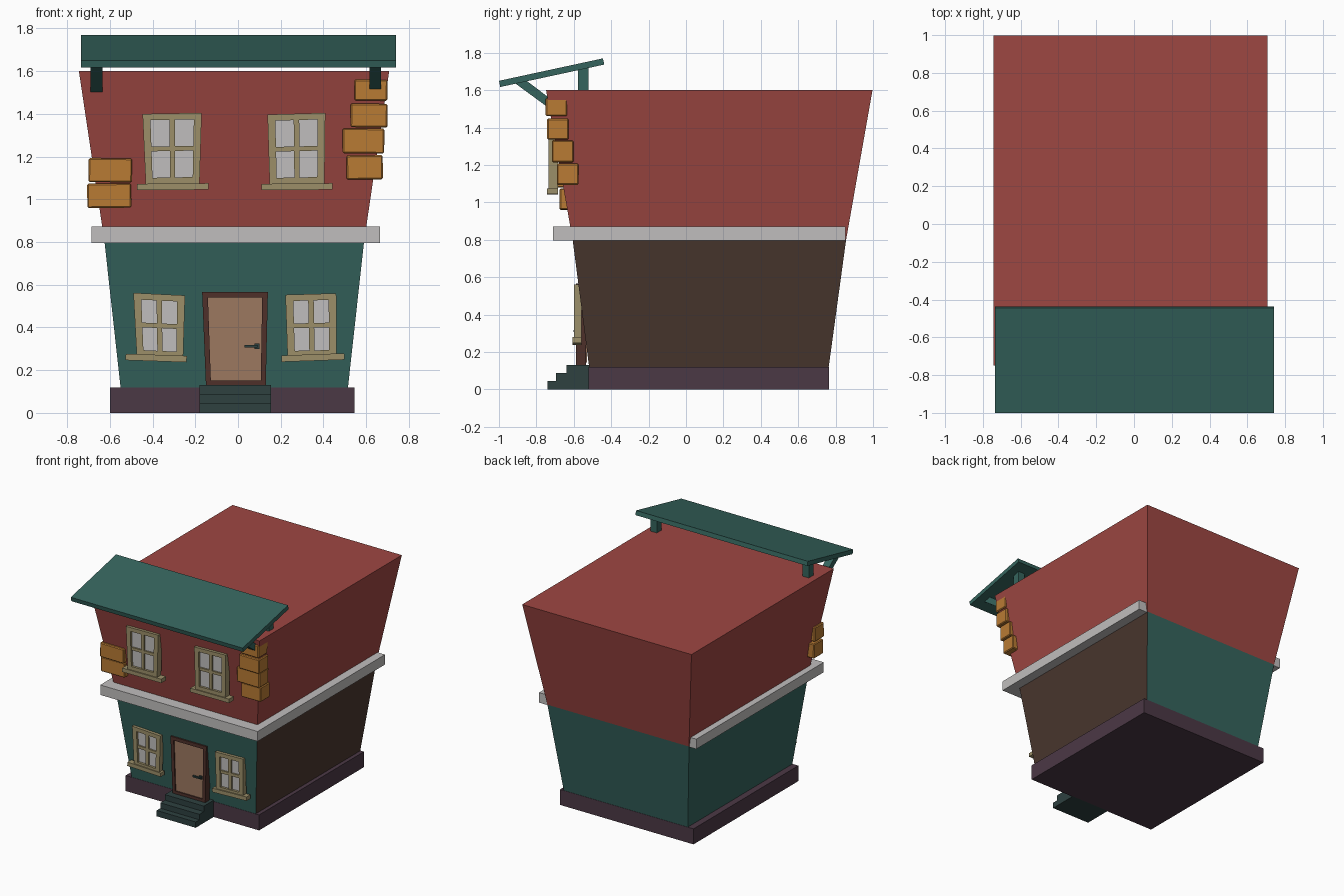
import bpy, bmesh, math
from mathutils import Vector, Matrix

if "Cube" in bpy.data.objects:
    bpy.data.objects.remove(bpy.data.objects["Cube"])


def material(name, hexcode):
    m = bpy.data.materials.new(name)
    srgb = [int(hexcode[i:i + 2], 16) / 255 for i in (0, 2, 4)]
    m.diffuse_color = [((c + 0.055) / 1.055) ** 2.4 for c in srgb] + [1]
    m.use_nodes = True
    m.node_tree.nodes["Principled BSDF"].inputs["Base Color"].default_value = m.diffuse_color
    return m


RED = material("red_wall", "9E4742")
TEAL = material("teal_paint", "35645D")
BROWN = material("brown_side_wall", "49362E")
PURPLE = material("purple_base", "4B3845")
GREY = material("pale_grey", "C0BEBD")
ORANGE = material("orange_brick", "B97B34")
CREAM = material("window_trim", "9C8F69")
TAN = material("tan_door", "9C7860")
DARK = material("dark_door_frame", "4E302A")
SLATE = material("slate_step", "2E4140")


def finish(name, bm, *mats):
    bmesh.ops.recalc_face_normals(bm, faces=bm.faces[:])
    me = bpy.data.meshes.new(name)
    bm.to_mesh(me)
    bm.free()
    for m in mats:
        me.materials.append(m)
    ob = bpy.data.objects.new(name, me)
    bpy.context.collection.objects.link(ob)
    return ob


def add_prism(bm, front, back):
    a = [bm.verts.new(p) for p in front]
    b = [bm.verts.new(p) for p in back]
    n = len(a)
    bm.faces.new(a)
    bm.faces.new(b[::-1])
    for i in range(n):
        bm.faces.new((a[i], b[i], b[(i + 1) % n], a[(i + 1) % n]))


def prism_y(bm, pts, y0, y1):
    """Extrude an x-z outline along y."""
    add_prism(bm, [(x, y0, z) for x, z in pts], [(x, y1, z) for x, z in pts])


def prism_x(name, pts, x0, x1, mat):
    """Extrude a y-z profile along x."""
    bm = bmesh.new()
    add_prism(bm, [(x0, y, z) for y, z in pts], [(x1, y, z) for y, z in pts])
    return finish(name, bm, mat)


def box(name, x0, x1, y0, y1, z0, z1, mat, tilt=0.0):
    """Box, optionally tilted in the front plane by some degrees."""
    bm = bmesh.new()
    prism_y(bm, [(x0, z0), (x1, z0), (x1, z1), (x0, z1)], y0, y1)
    c = Vector(((x0 + x1) / 2, 0, (z0 + z1) / 2))
    bmesh.ops.rotate(bm, verts=bm.verts[:], cent=c, matrix=Matrix.Rotation(math.radians(tilt), 3, 'Y'))
    return finish(name, bm, mat)


def warp(corners, u, v):
    """Point inside a crooked quad: corners bottom-left, bottom-right, top-right, top-left."""
    bl, br, tr, tl = [Vector(c) for c in corners]
    return tuple(bl.lerp(br, u).lerp(tl.lerp(tr, u), v))


def bar(corners, u0, u1, v0, v1):
    return [warp(corners, u, v) for u, v in ((u0, v0), (u1, v0), (u1, v1), (u0, v1))]


# Plinth and flaring walls
box("plinth", -0.6, 0.545, -0.52, 0.765, 0, 0.12, PURPLE)
levels = [(0.12, -0.55, 0.515, -0.518, 0.763),
          (0.80, -0.625, 0.59, -0.606, 0.856),
          (1.60, -0.745, 0.708, -0.748, 0.997)]
bm = bmesh.new()
rings = [[bm.verts.new(p) for p in ((x0, y0, z), (x1, y0, z), (x1, y1, z), (x0, y1, z))]
         for z, x0, x1, y0, y1 in levels]
bm.faces.new(rings[0])
bm.faces.new(rings[2])
for a, b in zip(rings, rings[1:]):
    for i in range(4):
        bm.faces.new((a[i], a[(i + 1) % 4], b[(i + 1) % 4], b[i]))
bm.normal_update()
for f in bm.faces:
    c = f.calc_center_median()
    f.material_index = 0 if c.z > 0.8 else (2 if c.x > 0.4 else 1)
finish("house_walls", bm, RED, TEAL, BROWN)

# Band between storeys (open at the back)
box("storey_band", -0.685, 0.665, -0.71, 0.852, 0.795, 0.872, GREY)

# Sloping awning with posts and braces
prism_x("awning", [(-1, 1.65), (-0.993, 1.617), (-0.437, 1.737), (-0.444, 1.77)], -0.735, 0.74, TEAL)
for side, x in (("left", -0.69), ("right", 0.615)):
    prism_x(side + "_awning_post", [(-0.577, 1.59), (-0.52, 1.59), (-0.52, 1.73), (-0.577, 1.718)],
            x, x + 0.055, TEAL)
    prism_x(side + "_awning_brace", [(-0.922, 1.643), (-0.86, 1.656), (-0.70, 1.535), (-0.70, 1.48)],
            x, x + 0.055, TEAL)


# Crooked four-pane windows with sills
def window(name, corners, y0, y1, sill, tilt):
    w = corners[2][0] - corners[3][0]
    h = corners[2][1] - corners[1][1]
    a, b = 0.036 / w, 0.03 / h
    m, n = 0.013 / w, 0.011 / h
    bm = bmesh.new()
    for k in ((0, a, 0, 1), (1 - a, 1, 0, 1), (a, 1 - a, 0, b), (a, 1 - a, 1 - b, 1)):
        prism_y(bm, bar(corners, *k), y0, y1)
    prism_y(bm, bar(corners, 0.5 - m, 0.5 + m, b, 1 - b), y0 + 0.006, y1)
    prism_y(bm, bar(corners, a, 1 - a, 0.5 - n, 0.5 + n), y0 + 0.006, y1)
    finish(name + "_frame", bm, CREAM)
    bm = bmesh.new()
    prism_y(bm, bar(corners, a / 2, 1 - a / 2, b / 2, 1 - b / 2), y0 + 0.018, y0 + 0.026)
    finish(name + "_glass", bm, GREY)
    x0, x1, z0, z1 = sill
    box(name + "_sill", x0, x1, y0 - 0.008, y1, z0, z1, CREAM, tilt)


window("upper_left_window", [(-0.432, 1.07), (-0.18, 1.075), (-0.17, 1.405), (-0.447, 1.4)],
       -0.735, -0.685, (-0.474, -0.138, 1.044, 1.074), -0.5)
window("upper_right_window", [(0.148, 1.07), (0.405, 1.075), (0.409, 1.405), (0.138, 1.397)],
       -0.735, -0.685, (0.11, 0.442, 1.044, 1.074), -0.5)
window("lower_left_window", [(-0.474, 0.265), (-0.257, 0.255), (-0.248, 0.55), (-0.49, 0.562)],
       -0.598, -0.558, (-0.526, -0.24, 0.242, 0.272), 2)
window("lower_right_window", [(0.232, 0.26), (0.462, 0.265), (0.46, 0.56), (0.222, 0.553)],
       -0.598, -0.558, (0.203, 0.498, 0.244, 0.274), -2)

# Crooked front door with its frame and handle
door = [(-0.15, 0.125), (0.13, 0.125), (0.14, 0.567), (-0.168, 0.567)]
bm = bmesh.new()
for k in ((0, 0.085, 0, 1), (0.915, 1, 0, 1), (0.085, 0.915, 0, 0.06), (0.085, 0.915, 0.94, 1)):
    prism_y(bm, bar(door, *k), -0.588, -0.535)
finish("door_frame", bm, DARK)
bm = bmesh.new()
prism_y(bm, bar(door, 0.06, 0.94, 0.04, 0.96), -0.579, -0.53)
finish("door_panel", bm, TAN)
box("door_handle_plate", 0.078, 0.1, -0.588, -0.575, 0.3, 0.325, SLATE)
box("door_handle", 0.03, 0.092, -0.602, -0.588, 0.307, 0.318, SLATE)

# Entrance steps
prism_x("front_steps", [(-0.74, 0), (-0.74, 0.045), (-0.695, 0.045), (-0.695, 0.087),
                        (-0.64, 0.087), (-0.64, 0.13), (-0.515, 0.13), (-0.515, 0)],
        -0.18, 0.155, SLATE)

# Exposed corner bricks: x range, front y, z range, tilt
bricks = [(0.545, 0.70, -0.75, 1.462, 1.56, 0.5), (0.527, 0.70, -0.742, 1.337, 1.448, 0.5),
          (0.49, 0.685, -0.717, 1.215, 1.332, 0.5), (0.508, 0.678, -0.69, 1.093, 1.206, -0.5),
          (-0.70, -0.496, -0.695, 1.08, 1.192, 0.5), (-0.706, -0.5, -0.675, 0.96, 1.074, -0.5)]
for i, (x0, x1, y, z0, z1, tilt) in enumerate(bricks):
    ob = box("corner_brick_%d" % (i + 1), x0, x1, y, y + 0.115, z0, z1, ORANGE, tilt)
    mod = ob.modifiers.new("worn_edges", 'BEVEL')
    mod.width = 0.006
    mod.segments = 1
